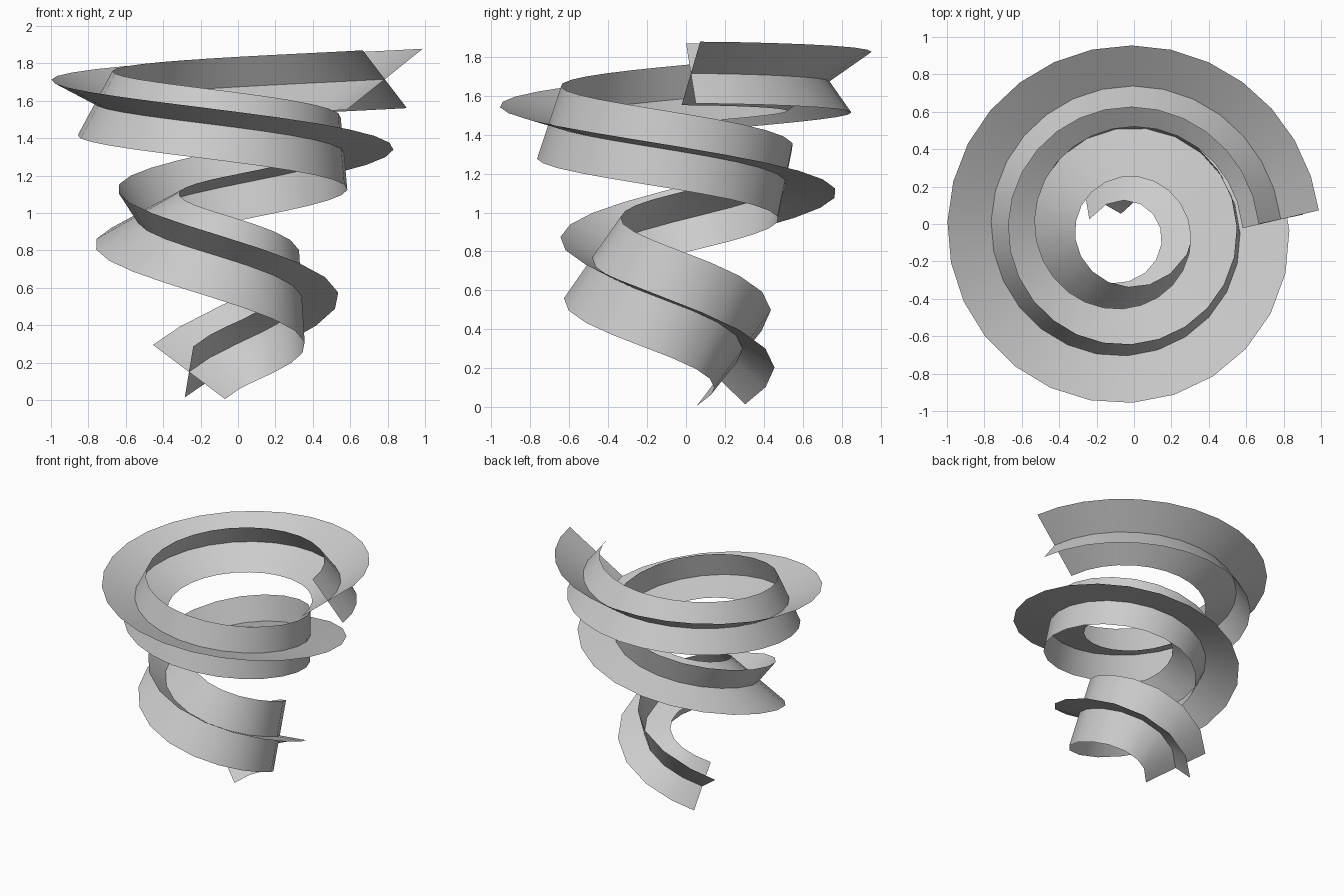
import bpy
import bmesh
from math import sin, cos, pi, radians
from mathutils import Vector

if "Cube" in bpy.data.objects:
    bpy.data.objects.remove(bpy.data.objects["Cube"])

TOTAL = radians(852.5)      # sweep from the top end down to the bottom end
SEGMENTS = 52


def path_point(u):
    """Conical helix, u = 0 at the top end and 1 at the bottom end."""
    a = radians(4.5) + u * TOTAL
    r = 0.83 - 0.53 * u
    return Vector((-0.0425 + r * cos(a), -0.04 + r * sin(a),
                   1.715 - 1.565 * u ** 1.56))


def even_path(count):
    """Points spaced evenly along the length of the helix."""
    fine = [path_point(i / 6000) for i in range(6001)]
    run = [0.0]
    for p, q in zip(fine, fine[1:]):
        run.append(run[-1] + (q - p).length)
    pts, k = [], 0
    for i in range(count + 1):
        while k < 6000 and run[k] < run[-1] * i / count:
            k += 1
        pts.append(fine[k])
    return pts


def frames(pts):
    """Minimum-twist side and up vectors at each path point."""
    chords = [(q - p).normalized() for p, q in zip(pts, pts[1:])]
    tangents = [chords[0]]
    tangents += [(a + b).normalized() for a, b in zip(chords, chords[1:])]
    tangents.append(chords[-1])
    t = tangents[0]
    side = t.cross(Vector((0, 0, 1))).normalized()
    result = []
    for n in tangents:
        side = t.rotation_difference(n) @ side
        side = (side - n * side.dot(n)).normalized()
        result.append((side, side.cross(n)))
        t = n
    return result


def ribbon(name, pts, frm, half, angle):
    """Flat strip swept along the path, split down the middle."""
    bm = bmesh.new()
    rows = []
    for p, (side, up) in zip(pts, frm):
        d = (side * cos(angle) + up * sin(angle)) * half
        rows.append([bm.verts.new(p + d * k) for k in (-1, 0, 1)])
    for a, b in zip(rows, rows[1:]):
        for k in (0, 1):
            bm.faces.new((a[k], a[k + 1], b[k + 1], b[k])).smooth = True
    mesh = bpy.data.meshes.new(name)
    bm.to_mesh(mesh)
    bm.free()
    bpy.context.collection.objects.link(bpy.data.objects.new(name, mesh))


path = even_path(SEGMENTS)
frame = frames(path)

# Two crossed blades form the X-shaped section
ribbon("wide_blade", path, frame, 0.265, radians(38))
ribbon("narrow_blade", path, frame, 0.196, radians(128))
